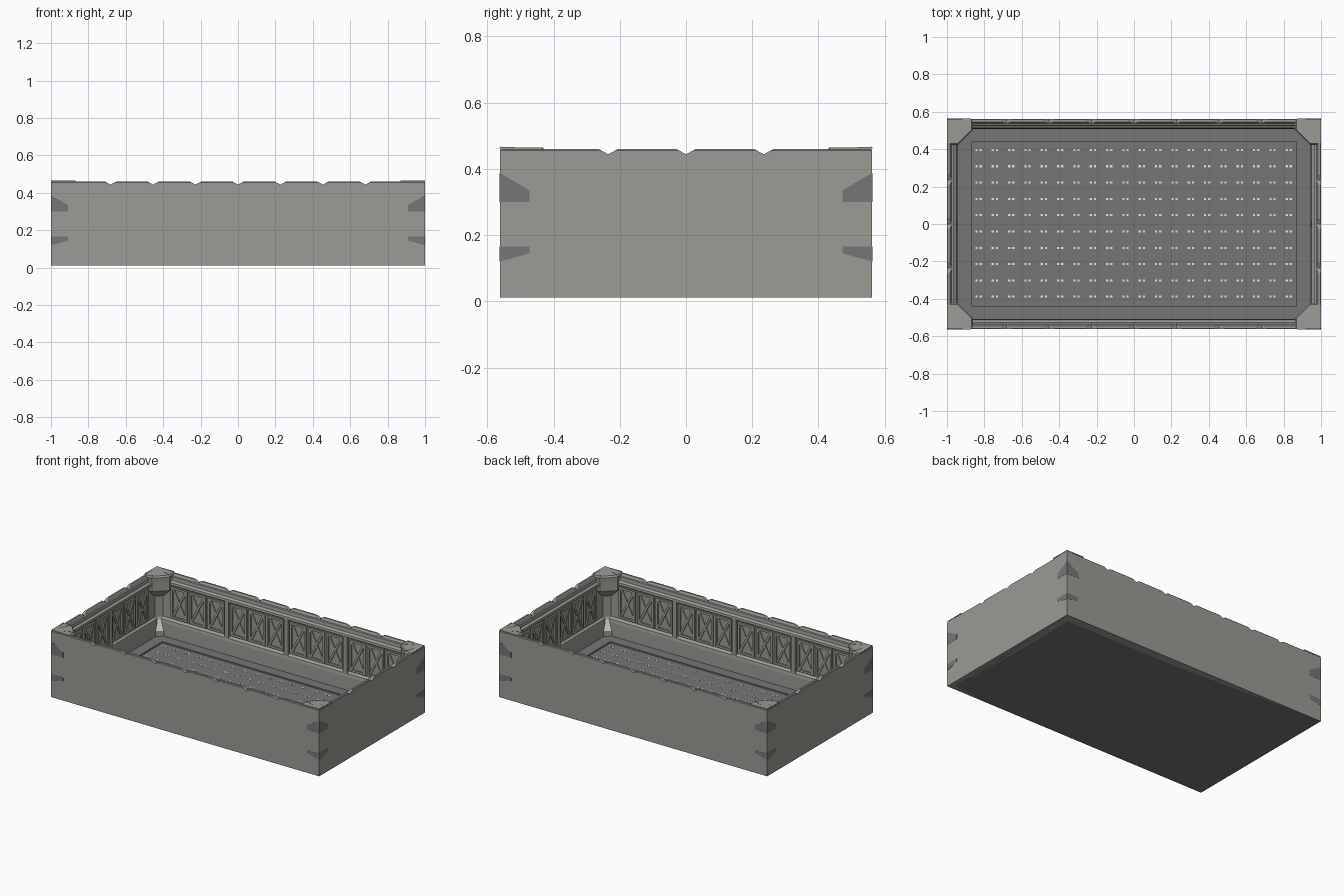
import bpy, bmesh, math
from mathutils import Matrix, Vector

if "Cube" in bpy.data.objects:
    bpy.data.objects.remove(bpy.data.objects["Cube"])

HX, HY, Z0 = 1.0, 0.5625, 0.012


def mat(name, rgb):
    m = bpy.data.materials.new(name)
    m.diffuse_color = (*rgb, 1)
    m.use_nodes = True
    m.node_tree.nodes["Principled BSDF"].inputs["Base Color"].default_value = m.diffuse_color
    return m


STONE = mat("warm grey", (0.335, 0.325, 0.295))
DARK = mat("dark grey", (0.175, 0.185, 0.182))
LIGHT = mat("pale grey", (0.80, 0.80, 0.79))


def finish(bm, name, mats):
    bmesh.ops.recalc_face_normals(bm, faces=bm.faces)
    me = bpy.data.meshes.new(name)
    bm.to_mesh(me)
    bm.free()
    for m in mats:
        me.materials.append(m)
    ob = bpy.data.objects.new(name, me)
    bpy.context.collection.objects.link(ob)
    return ob


def box(bm, center, size, M=Matrix(), angle=0.0):
    """Box with a tilt about the local y axis."""
    bmesh.ops.create_cube(bm, size=1, matrix=M @ Matrix.Translation(center)
                          @ Matrix.Rotation(angle, 4, 'Y') @ Matrix.Diagonal((*size, 1)))


def prism(bm, pts, y0, y1, M):
    """Extrude an x-z outline from y0 to y1."""
    a = [bm.verts.new(M @ Vector((x, y0, z))) for x, z in pts]
    b = [bm.verts.new(M @ Vector((x, y1, z))) for x, z in pts]
    bm.faces.new(a)
    bm.faces.new(b[::-1])
    for i in range(len(pts)):
        j = (i + 1) % len(pts)
        bm.faces.new((a[i], b[i], b[j], a[j]))


# four wall frames: local x runs along the wall, inside is local -y
WALLS = [(n, Matrix.Rotation(k * math.pi / 2, 4, 'Z'), HY if k % 2 == 0 else HX,
          HX if k % 2 == 0 else HY)
         for k, n in enumerate(("back", "left", "front", "right"))]

# wall shell: profile (inset, height) swept round the rectangle
PROFILE = [(0, Z0), (0, .456), (.004, .46), (.016, .46), (.024, .446), (.034, .444),
           (.036, .42), (.05, .41), (.052, .395), (.037, .385), (.037, .162),
           (.052, .15), (.055, .13), (.055, Z0)]
bm = bmesh.new()
rings = [[bm.verts.new((sx * (HX - d), sy * (HY - d), z))
          for sx, sy in ((-1, -1), (1, -1), (1, 1), (-1, 1))] for d, z in PROFILE]
for i, r in enumerate(rings):
    q = rings[(i + 1) % len(rings)]
    for j in range(4):
        k = (j + 1) % 4
        bm.faces.new((r[j], r[k], q[k], q[j]))
walls = finish(bm, "wall_shell", [STONE])

# V notches along the rim
bm = bmesh.new()
for name, M, H, L in WALLS:
    places = [i * .227 for i in range(-3, 4)] if L == HX else [-.235, 0, .235]
    for x in places:
        prism(bm, [(x - .04, .466), (x, .444), (x + .04, .466)], H - .03, H + .01, M)
cutter = finish(bm, "notch_cutter", [STONE])
cutter.hide_render = True
cutter.hide_viewport = True
mod = walls.modifiers.new("notches", 'BOOLEAN')
mod.operation = 'DIFFERENCE'
mod.solver = 'EXACT'
mod.object = cutter

# cross-braced panels and pilasters on the inside of each wall
PW, PZ0, PZ1 = .122, .168, .380
zc, ph = (PZ0 + PZ1) / 2, PZ1 - PZ0
for name, M, H, L in WALLS:
    bm = bmesh.new()
    groups = [-.665, -.222, .222, .665] if L == HX else [-.215, .215]
    for g in groups:
        for off in (-.137, 0, .137):
            x = g + off
            for s in (-1, 1):
                box(bm, (x + s * (PW / 2 - .007), H - .041, zc), (.014, .012, ph), M)
                box(bm, (x, H - .041, zc + s * (ph / 2 - .007)), (PW - .02, .0118, .014), M)
                a = math.atan2(PW - .03, ph - .03)
                box(bm, (x, H - .039 - .001 * s, zc),
                    (.014, .010, math.hypot(PW - .03, ph - .03)), M, s * a)
    for x in ([-.443, 0, .443] if L == HX else [0]):
        box(bm, (x, H - .043, .272), (.03, .02, .25), M)
    finish(bm, name + "_panels", [STONE])

    # dark corner inlays on the outside face
    bm = bmesh.new()
    for s in (-1, 1):
        e, i = s * L, s * (L - .09)
        prism(bm, [(e, .30), (i, .30), (i, .335), (e, .388)], H - .003, H + .0008, M)
        prism(bm, [(e, .12), (i, .145), (i, .166), (e, .166)], H - .003, H + .0008, M)
    finish(bm, name + "_corner_inlays", [DARK])

# corner pillars: quarter octagons centred on each box corner
PILLAR = [(.1, .02), (.1, .075), (.085, .145), (.075, .16), (.075, .30), (.09, .315),
          (.135, .36), (.135, .42), (.137, .452), (.13, .462)]
SECTION = [(1, 0), (1, .42), (.42, 1), (0, 1)]
for sx, sy, name in ((1, 1, "back_right"), (-1, 1, "back_left"),
                     (1, -1, "front_right"), (-1, -1, "front_left")):
    bm = bmesh.new()
    loops = []
    for r, z in PILLAR:
        pts = [(0, 0)] + [(u * r, v * r) for u, v in SECTION]
        loops.append([bm.verts.new((sx * (HX - .002 - u), sy * (HY - .002 - v), z))
                      for u, v in pts])
    bm.faces.new(loops[0])
    for a, b in zip(loops, loops[1:]):
        for j in range(5):
            k = (j + 1) % 5
            f = bm.faces.new((a[j], a[k], b[k], b[j]))
            # pale sloped band on the base
            if j in (1, 2, 3) and .075 < f.calc_center_median().z < .145:
                f.material_index = 1
    top = loops[-1]
    top[0].co.z = .467
    for j in range(1, 4):
        bm.faces.new((top[0], top[j], top[j + 1]))
    # raised ribs fanning out over the cap
    c = Vector((sx * (HX - .004), sy * (HY - .004), .464))
    for v in top[1:]:
        d = v.co - c
        R = Matrix.Rotation(math.atan2(d.y, d.x), 4, 'Z')
        box(bm, c + d * .5, (d.length * .96, .006, .004), Matrix.Translation(c + d * .5) @ R
            @ Matrix.Translation(-(c + d * .5)))
    finish(bm, name + "_pillar", [STONE, LIGHT])

# floor slab with a slightly raised border
bm = bmesh.new()
box(bm, (0, 0, .021), (2 * HX - .004, 2 * HY - .004, .018))
finish(bm, "floor", [DARK])
bm = bmesh.new()
for s in (-1, 1):
    box(bm, (0, s * (HY - .0875), .033), (2 * HX - .1, .075, .012))
    box(bm, (s * (HX - .09), 0, .033), (.08, 2 * HY - .25, .012))
finish(bm, "floor_border", [DARK])

# grid of small pale floor marks (plain paired ticks)
bm = bmesh.new()
for i in range(20):
    for j in range(10):
        x, y = -.831 + i * .0873, .396 - j * .0872
        for o in (-.011, .011):
            box(bm, (x + o, y, .0305), (.012, .011, .002))
finish(bm, "floor_marks", [LIGHT])
